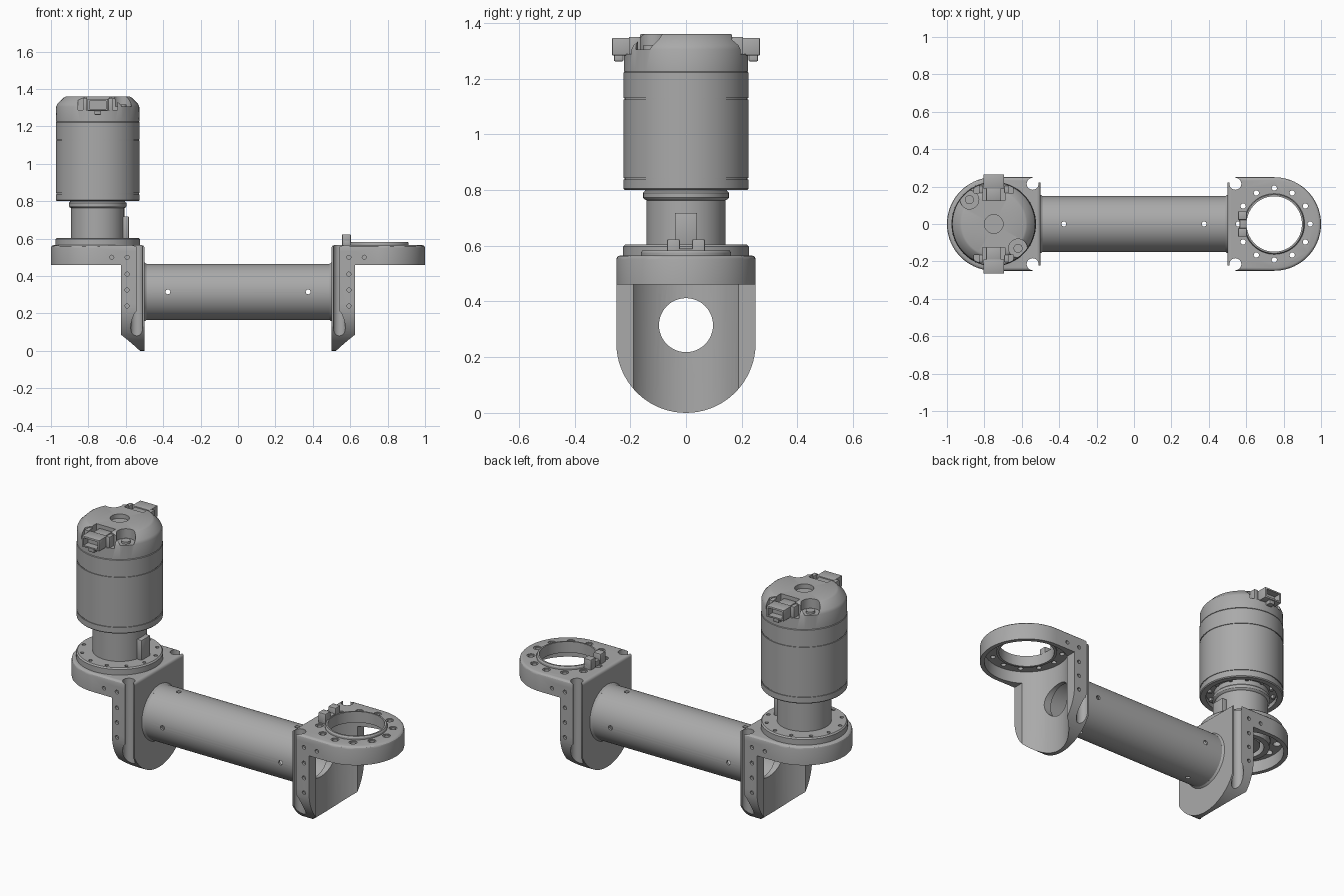
import bpy, bmesh, math
from mathutils import Matrix, Vector

if "Cube" in bpy.data.objects:
    bpy.data.objects.remove(bpy.data.objects["Cube"])

metal = bpy.data.materials.new("grey metal")
metal.use_nodes = True
GREY = (0.4, 0.4, 0.4, 1)
metal.diffuse_color = GREY
metal.node_tree.nodes["Principled BSDF"].inputs["Base Color"].default_value = GREY


def make(name, bm):
    bmesh.ops.recalc_face_normals(bm, faces=bm.faces)
    mesh = bpy.data.meshes.new(name)
    bm.to_mesh(mesh)
    bm.free()
    ob = bpy.data.objects.new(name, mesh)
    bpy.context.collection.objects.link(ob)
    mesh.materials.append(metal)
    return ob


def box(name, x0, x1, y0, y1, z0, z1, bevel=0):
    bm = bmesh.new()
    bmesh.ops.create_cube(bm, size=1)
    for v in bm.verts:
        v.co = Vector((x1 if v.co.x > 0 else x0, y1 if v.co.y > 0 else y0, z1 if v.co.z > 0 else z0))
    if bevel:
        bmesh.ops.bevel(bm, geom=bm.edges[:], offset=bevel, segments=2, profile=0.5, affect='EDGES')
    return make(name, bm)


def add_rod(bm, a, b, r, seg=24):
    a, b = Vector(a), Vector(b)
    turn = (b - a).to_track_quat('Z', 'Y').to_matrix().to_4x4()
    bmesh.ops.create_cone(bm, cap_ends=True, segments=seg, radius1=r, radius2=r,
                          depth=(b - a).length, matrix=Matrix.Translation((a + b) / 2) @ turn)


def rods(name, items, seg=24):
    bm = bmesh.new()
    for a, b, r in items:
        add_rod(bm, a, b, r, seg)
    return make(name, bm)


def prism(name, outline, direction, top_bevel=0):
    bm = bmesh.new()
    face = bm.faces.new([bm.verts.new(p) for p in outline])
    new = bmesh.ops.extrude_face_region(bm, geom=[face])["geom"]
    moved = [v for v in new if isinstance(v, bmesh.types.BMVert)]
    bmesh.ops.translate(bm, verts=moved, vec=direction)
    if top_bevel:
        rim = [e for e in bm.edges if all(v in moved for v in e.verts)]
        bmesh.ops.bevel(bm, geom=rim, offset=top_bevel, segments=3, profile=0.5, affect='EDGES')
    return make(name, bm)


def lathe(name, profile, cx, seg=72):
    # Closed (radius, z) profile turned about a vertical axis
    bm = bmesh.new()
    verts = [bm.verts.new((cx + r, 0, z)) for r, z in profile]
    edges = [bm.edges.new((verts[i], verts[(i + 1) % len(verts)])) for i in range(len(verts))]
    bmesh.ops.spin(bm, geom=verts + edges, cent=(cx, 0, 0), axis=(0, 0, 1),
                   angle=math.tau, steps=seg, use_merge=True)
    bmesh.ops.remove_doubles(bm, verts=bm.verts, dist=1e-5)
    return make(name, bm)


def combine(ob, other, operation='DIFFERENCE'):
    mod = ob.modifiers.new("cut", 'BOOLEAN')
    mod.operation, mod.solver, mod.object = operation, 'EXACT', other
    bpy.context.view_layer.objects.active = ob
    bpy.ops.object.modifier_apply(modifier=mod.name)
    bpy.data.objects.remove(other)


def ring_points(cx, r, n, offset=0):
    return [(cx + r * math.cos(math.tau * (i + offset) / n),
             r * math.sin(math.tau * (i + offset) / n)) for i in range(n)]


C = 0.75      # distance of both joint axes from the middle
AX = 0.315    # height of the tube axis
arc = [math.pi * i / 36 for i in range(37)]

# Bracket: rounded joint housing merged with a U-shaped end plate
housing = [(0.5, -0.25, 0.46)] + [(C + 0.25 * math.sin(a), -0.25 * math.cos(a), 0.46) for a in arc]
housing.append((0.5, 0.25, 0.46))
bracket = prism("right_bracket", housing, (0, 0, 0.105), 0.015)
plate = [(0.5, -0.25, 0.53)] + [(0.5, -0.25 * math.cos(a), 0.25 - 0.25 * math.sin(a)) for a in arc]
plate.append((0.5, 0.25, 0.53))
combine(bracket, prism("plate", plate, (0.125, 0, 0)), 'UNION')

# Scooped cavity, top opening, cable opening
combine(bracket, rods("cavity", [((C, 0, -0.1), (C, 0, 0.53), 0.226)], 72))
combine(bracket, rods("opening", [((C, 0, 0.5), (C, 0, 0.7), 0.155)], 64))
combine(bracket, rods("cable_hole", [((0.45, 0, AX), (0.66, 0, AX), 0.097)], 48))

# Corner grooves running down the plate, open toward the outside
for s in (-1, 1):
    combine(bracket, rods("groove", [((0.542, s * 0.215, 0.07), (0.542, s * 0.215, 0.7), 0.032)]))
    combine(bracket, box("corner", 0.4, 0.542, min(s * 0.222, s * 0.4), max(s * 0.222, s * 0.4), 0.07, 0.7))

# Bolt circle and side screw holes
combine(bracket, rods("bolts", [((x, y, 0.45), (x, y, 0.7), 0.021) for x, y in ring_points(C, 0.192, 12)], 16))
spots = [(0.593, z) for z in (0.24, 0.325, 0.41, 0.5)] + [(0.675, 0.5)]
combine(bracket, rods("screws", [((x, s * 0.235, z), (x, s * 0.3, z), 0.011)
                                 for x, z in spots for s in (-1, 1)], 12))

# Mirrored bracket
bm = bmesh.new()
bm.from_mesh(bracket.data)
bmesh.ops.scale(bm, verts=bm.verts, vec=(-1, 1, 1))
make("left_bracket", bm)

# Hollow connecting tube with cross holes near both ends
tube = rods("connecting_tube", [((-0.505, 0, AX), (0.505, 0, AX), 0.15)], 64)
combine(tube, rods("bore", [((-0.6, 0, AX), (0.6, 0, AX), 0.138)], 64))
for x in (-0.375, 0.375):
    combine(tube, rods("pin_y", [((x, -0.2, AX), (x, 0.2, AX), 0.013)], 16))
    combine(tube, rods("pin_z", [((x, 0, AX - 0.2), (x, 0, AX + 0.2), 0.013)], 16))
for s in (-1, 1):
    collar = lathe("tube_collar", [(0.138, 0), (0.158, 0), (0.15, 0.012), (0.138, 0.012)], 0)
    collar.data.transform(Matrix.Translation((s * 0.501, 0, AX)) @ Matrix.Rotation(-s * math.pi / 2, 4, 'Y'))

# Raised bearing lip and locating key on the open joint; bolt bushes
lathe("bearing_lip", [(0.148, 0.52), (0.162, 0.52), (0.162, 0.575), (0.157, 0.583), (0.148, 0.583)], C)
for x, y in ring_points(C, 0.192, 12):
    bush = lathe("bolt_bush", [(0.014, 0.53), (0.0215, 0.53), (0.0215, 0.561), (0.014, 0.561)], 0, 16)
    bush.data.transform(Matrix.Translation((x, y, 0)))
box("key_base", 0.565, 0.6, -0.068, 0.068, 0.56, 0.59, 0.004)
for y in (-0.045, 0.045):
    box("locating_key", 0.556, 0.603, y - 0.023, y + 0.023, 0.56, 0.623, 0.005)

# Motor base flange with screw holes, hub below and neck above
flange = lathe("base_flange", [(0.1, 0.56), (0.226, 0.56), (0.226, 0.597), (0.219, 0.604), (0.1, 0.604)], -C)
combine(flange, rods("flange_holes", [((x, y, 0.59), (x, y, 0.65), 0.01)
                                      for x, y in ring_points(-C, 0.198, 12, 0.5)], 12))
lathe("lower_hub", [(0.12, 0.49), (0.15, 0.49), (0.15, 0.57), (0.12, 0.57)], -C)
lathe("motor_neck", [(0, 0.5), (0.1, 0.5), (0.1, 0.58), (0.142, 0.58), (0.142, 0.763), (0.15, 0.767),
                     (0.154, 0.773), (0.154, 0.79), (0.147, 0.797), (0.147, 0.83), (0, 0.83)], -C)
box("neck_key", -0.625, -0.583, -0.04, 0.04, 0.6, 0.718, 0.004)

# Motor housing with seam grooves
def seam(z, r=0.224):
    return [(r, z - 0.003), (r - 0.004, z - 0.003), (r - 0.004, z + 0.003), (r, z + 0.003)]


lathe("motor_housing", [(0, 0.825), (0.19, 0.825), (0.19, 0.8), (0.219, 0.8), (0.224, 0.805)]
      + seam(0.84) + seam(1.127) + [(0.224, 1.222), (0.22, 1.226), (0, 1.226)], -C)
for x, y in ring_points(-C, 0.172, 12):
    rods("housing_screw", [((x, y, 0.808), (x, y, 0.83), 0.011)], 12)

# Motor cap with connector bays, screw pockets and a centre recess
cap = lathe("motor_cap", [(0, 1.226), (0.223, 1.226), (0.222, 1.305), (0.215, 1.32), (0.18, 1.355),
                          (0.17, 1.36), (0, 1.36)], -C)
for s in (-1, 1):
    for w, inner in ((0.105, 0.165), (0.06, 0.125)):
        combine(cap, box("bay", -C - w, -C + w, min(s * inner, s * 0.3), max(s * inner, s * 0.3), 1.288, 1.4))
    px, py = -C - s * 0.13, s * 0.13
    combine(cap, rods("pocket", [((px, py, 1.305), (px, py, 1.4), 0.05)], 32))
    rods("cap_screw", [((px, py, 1.3), (px, py, 1.318), 0.024)], 24)
combine(cap, rods("centre", [((-C, 0, 1.335), (-C, 0, 1.4), 0.05)], 40))

# Cable connectors: hollow socket, rear block, side guides and latch
for s in (-1, 1):
    def span(a, b):
        return min(s * a, s * b), max(s * a, s * b)
    socket = box("connector_socket", -C - 0.055, -C + 0.055, *span(0.19, 0.265), 1.283, 1.346, 0.003)
    combine(socket, box("mouth", -C - 0.044, -C + 0.044, *span(0.225, 0.3), 1.293, 1.336))
    box("connector_block", -C - 0.04, -C + 0.04, *span(0.125, 0.2), 1.28, 1.34, 0.004)
    box("connector_latch", -C - 0.018, -C + 0.018, *span(0.225, 0.258), 1.262, 1.29, 0.003)
    for side in (-1, 1):
        gx = -C + side * 0.068
        box("connector_guide", gx - 0.012, gx + 0.012, *span(0.165, 0.205), 1.275, 1.35, 0.003)

# Smooth the round surfaces while keeping edges crisp
for ob in bpy.context.scene.objects:
    if ob.type == 'MESH':
        bpy.ops.object.select_all(action='DESELECT')
        ob.select_set(True)
        bpy.context.view_layer.objects.active = ob
        bpy.ops.object.shade_smooth_by_angle(angle=math.radians(30))
